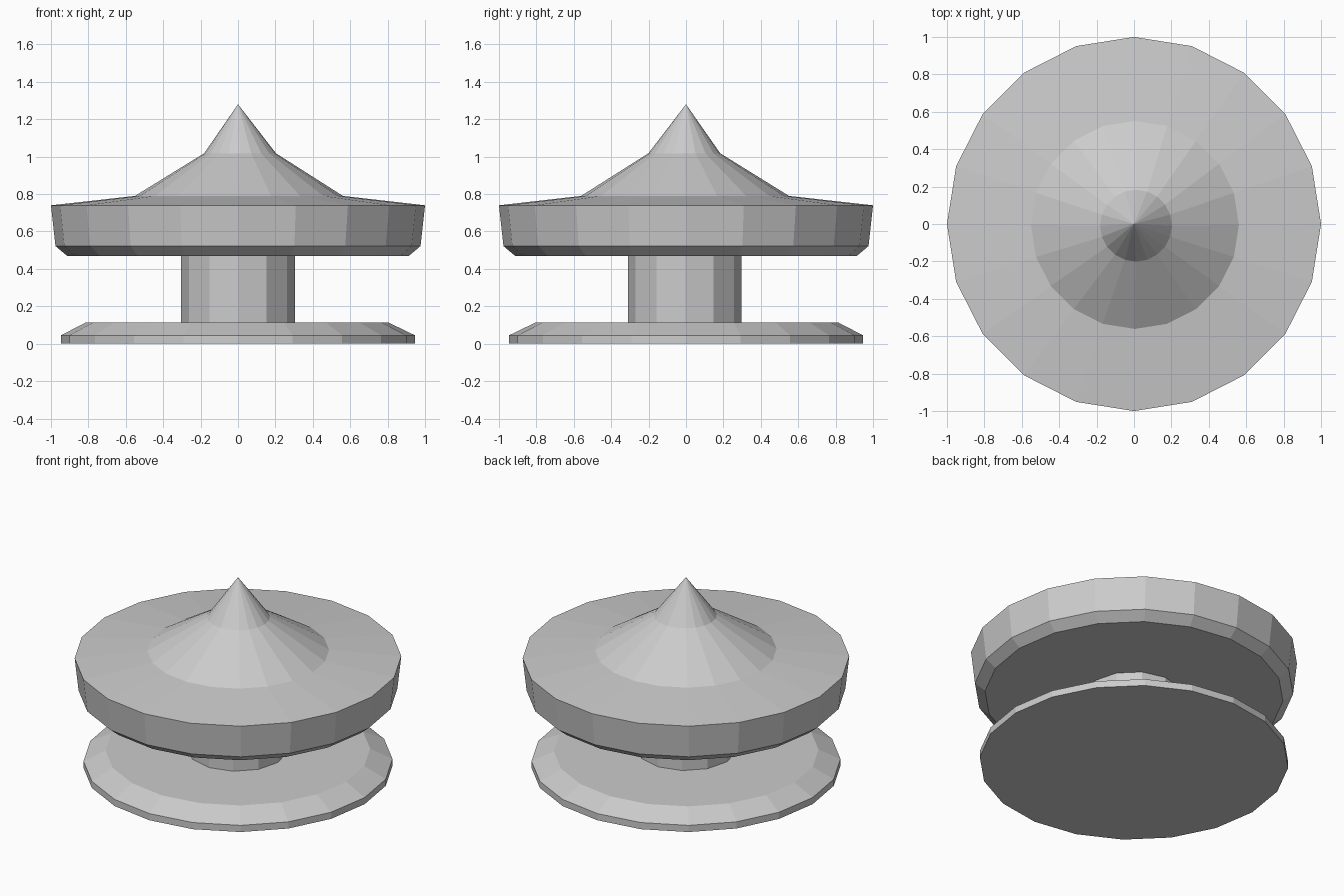
import bpy, bmesh
from math import cos, sin, pi

if "Cube" in bpy.data.objects:
    bpy.data.objects.remove(bpy.data.objects["Cube"])


def lathe(name, sides, profile):
    """Stack polygon rings (radius, z, x offset, y offset); radius 0 makes a tip."""
    bm = bmesh.new()
    rings = []
    for r, z, ox, oy in profile:
        n = sides if r > 0 else 1
        rings.append([bm.verts.new((ox + r * cos(2 * pi * i / sides),
                                    oy + r * sin(2 * pi * i / sides), z))
                      for i in range(n)])
    for a, b in zip(rings, rings[1:]):
        for i in range(sides):
            j = (i + 1) % sides
            if len(b) == 1:
                bm.faces.new((a[i], a[j], b[0]))
            else:
                bm.faces.new((a[i], a[j], b[j], b[i]))
    bm.faces.new(rings[0][::-1])
    if len(rings[-1]) > 1:
        bm.faces.new(rings[-1])
    bmesh.ops.recalc_face_normals(bm, faces=bm.faces)
    mesh = bpy.data.meshes.new(name)
    bm.to_mesh(mesh)
    bm.free()
    obj = bpy.data.objects.new(name, mesh)
    bpy.context.collection.objects.link(obj)
    return obj


# Chamfered base disc
lathe("base_disc", 20, [(0.946, 0, 0, 0), (0.946, 0.045, 0, 0),
                        (0.81, 0.113, -0.005, 0.005)])

# Twelve-sided stem
lathe("stem", 12, [(0.304, 0.113, 0, -0.006), (0.304, 0.47, 0, -0.006)])

# Wide cap with bevelled underside and stepped, pointed top
lathe("cap", 20, [(0.914, 0.47, 0, 0), (0.976, 0.522, 0, 0), (1.0, 0.74, 0, 0),
                  (0.556, 0.79, 0.005, -0.005), (0.192, 1.018, 0.011, -0.009),
                  (0, 1.28, 0, 0)])
